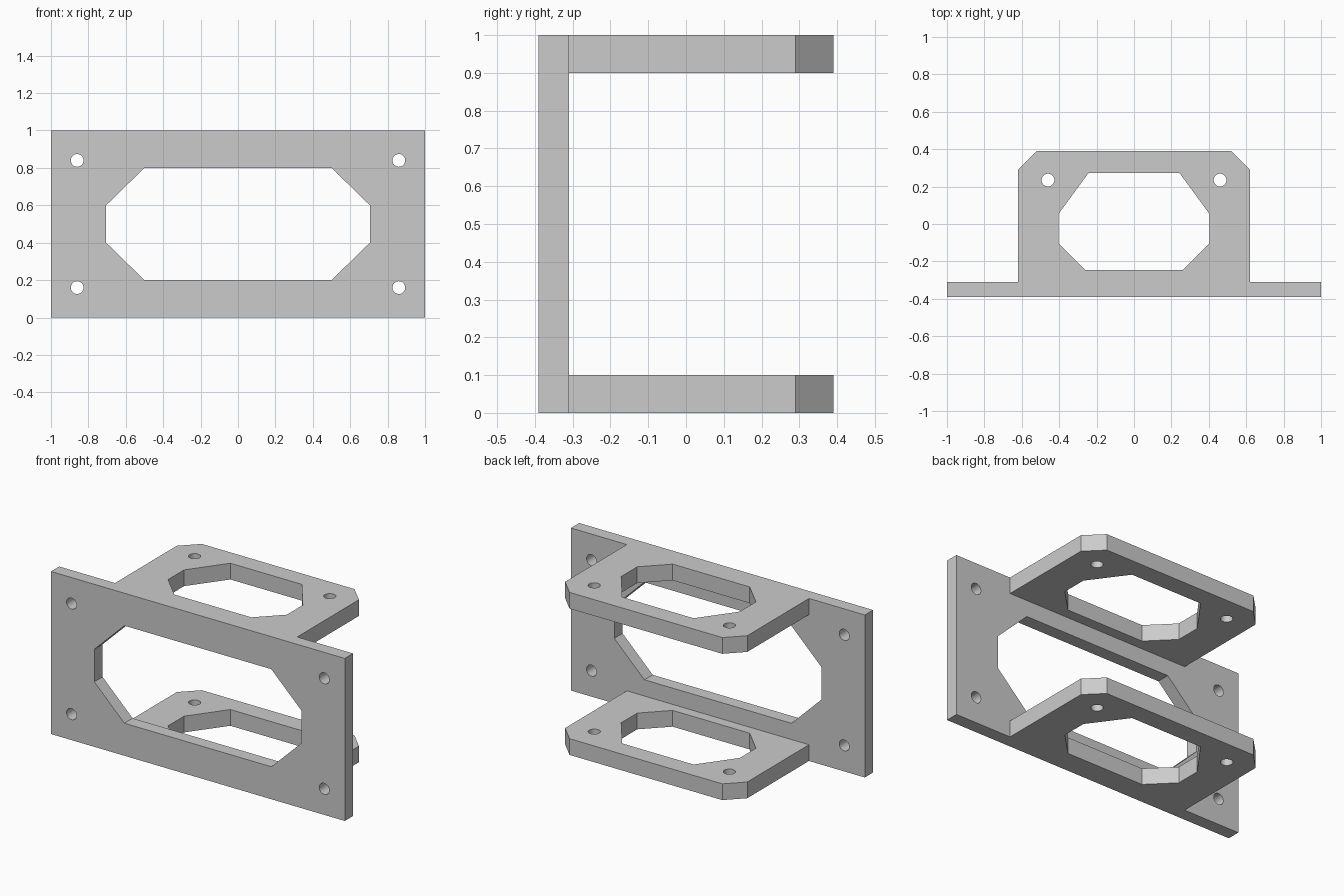
import bpy, bmesh, math
from mathutils import Vector

cube = bpy.data.objects.get("Cube")
if cube:
    bpy.data.objects.remove(cube, do_unlink=True)

# Single painted-metal colour
grey = bpy.data.materials.new("plain_grey")
grey.use_nodes = True
grey.diffuse_color = (0.6, 0.6, 0.6, 1)
bsdf = next(n for n in grey.node_tree.nodes if n.type == 'BSDF_PRINCIPLED')
bsdf.inputs["Base Color"].default_value = grey.diffuse_color


def mirrored(half):
    """Close a right-hand half profile by mirroring it across x = 0."""
    return half + [(-u, v) for u, v in reversed(half)]


def circle(cu, cv, r=0.034, n=40):
    return [(cu + r * math.cos(2 * math.pi * i / n),
             cv + r * math.sin(2 * math.pi * i / n)) for i in range(n)]


def plate(name, loops, place, thickness):
    """Fill an outline with holes and extrude it along the thickness vector."""
    bm = bmesh.new()
    for loop in loops:
        verts = [bm.verts.new(place(u, v)) for u, v in loop]
        for a, b in zip(verts, verts[1:] + verts[:1]):
            bm.edges.new((a, b))
    bmesh.ops.triangle_fill(bm, edges=bm.edges[:], use_beauty=True)
    ext = bmesh.ops.extrude_face_region(bm, geom=bm.faces[:], use_keep_orig=True)
    moved = [g for g in ext["geom"] if isinstance(g, bmesh.types.BMVert)]
    bmesh.ops.translate(bm, verts=moved, vec=Vector(thickness))
    bmesh.ops.recalc_face_normals(bm, faces=bm.faces[:])
    mesh = bpy.data.meshes.new(name)
    bm.to_mesh(mesh)
    bm.free()
    mesh.materials.append(grey)
    obj = bpy.data.objects.new(name, mesh)
    bpy.context.collection.objects.link(obj)
    bpy.ops.object.select_all(action='DESELECT')
    obj.select_set(True)
    bpy.context.view_layer.objects.active = obj
    bpy.ops.object.shade_smooth_by_angle(angle=math.radians(30))
    return obj


# Front mounting plate with chamfered window and four screw holes
front_outline = mirrored([(1, 0), (1, 1)])
front_window = mirrored([(0.5, 0.2), (0.705, 0.4), (0.705, 0.6), (0.5, 0.8)])
front_holes = [circle(u, v) for u in (-0.86, 0.86) for v in (0.16, 0.84)]
plate("front_plate", [front_outline, front_window] + front_holes,
      lambda u, v: (u, -0.39, v), (0, 0.08, 0))

# Two identical shelves with clipped rear corners, window and screw holes
shelf_outline = mirrored([(0.62, -0.31), (0.62, 0.29), (0.52, 0.39)])
shelf_window = mirrored([(0.262, -0.245), (0.404, -0.103), (0.404, 0.053), (0.243, 0.273)])
shelf_holes = [circle(u, 0.235) for u in (-0.46, 0.46)]
for name, z in (("lower_shelf", 0), ("upper_shelf", 0.9)):
    plate(name, [shelf_outline, shelf_window] + shelf_holes,
          lambda u, v: (u, v, z), (0, 0, 0.1))
